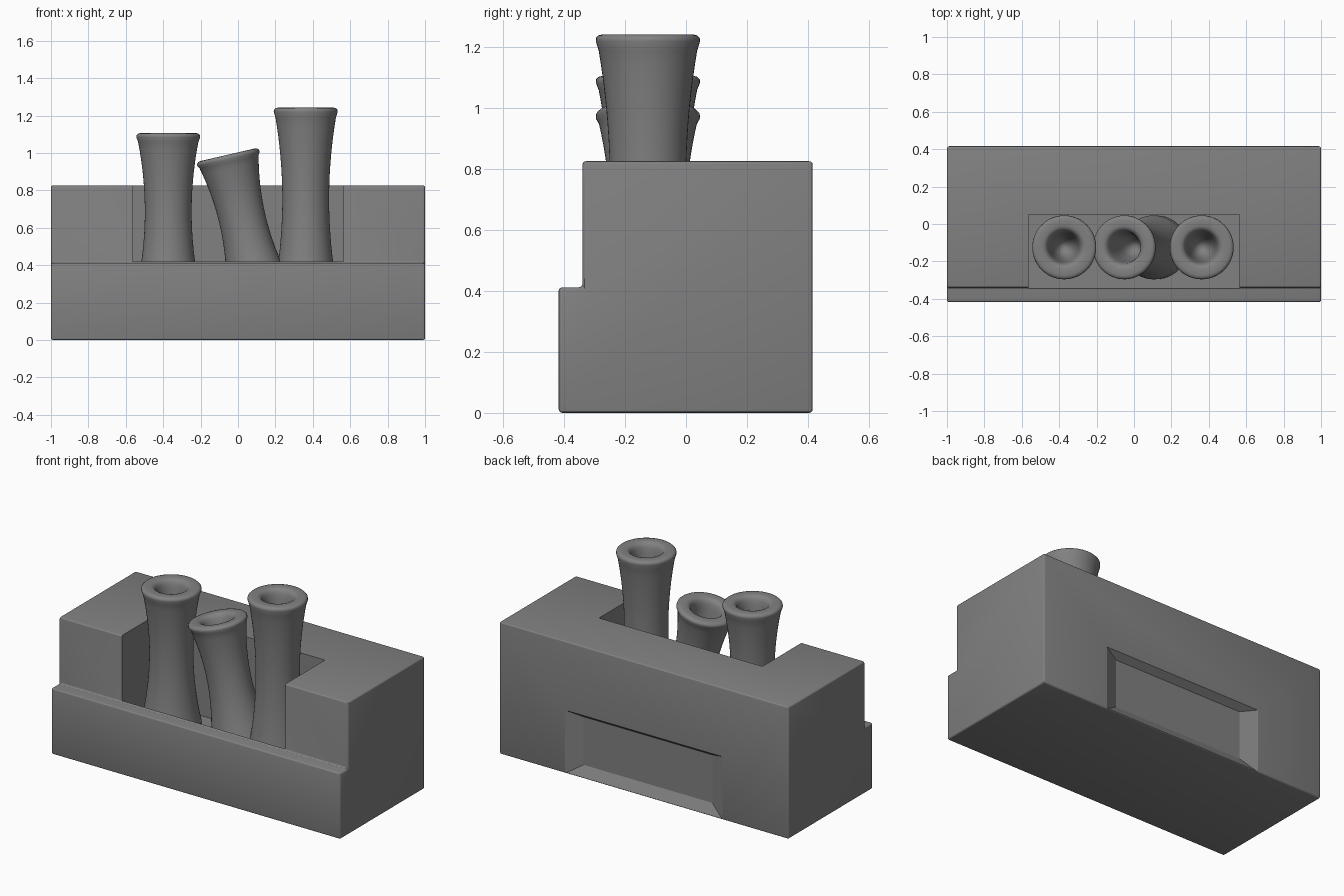
import bpy, bmesh, math

if "Cube" in bpy.data.objects:
    bpy.data.objects.remove(bpy.data.objects["Cube"])

# dark grey shared by every part
grey = bpy.data.materials.new('dark_grey')
grey.diffuse_color = (.22, .22, .22, 1)
grey.use_nodes = True
grey.node_tree.nodes["Principled BSDF"].inputs["Base Color"].default_value = grey.diffuse_color


def make_object(name, bm):
    bmesh.ops.recalc_face_normals(bm, faces=bm.faces)
    mesh = bpy.data.meshes.new(name)
    bm.to_mesh(mesh)
    bm.free()
    mesh.materials.append(grey)
    ob = bpy.data.objects.new(name, mesh)
    bpy.context.collection.objects.link(ob)
    return ob


def smooth(ob, angle):
    bpy.ops.object.select_all(action='DESELECT')
    ob.select_set(True)
    bpy.context.view_layer.objects.active = ob
    bpy.ops.object.shade_smooth_by_angle(angle=math.radians(angle))


def loft(name, loops):
    """Bridge closed loops of points and cap both ends."""
    bm = bmesh.new()
    rings = [[bm.verts.new(p) for p in lp] for lp in loops]
    n = len(rings[0])
    for a, b in zip(rings, rings[1:]):
        for i in range(n):
            j = (i + 1) % n
            bm.faces.new((a[i], a[j], b[j], b[i]))
    bm.faces.new(rings[0])
    bm.faces.new(rings[-1])
    return make_object(name, bm)


def rect(y, half_x, z0, z1):
    return [(-half_x, y, z0), (half_x, y, z0), (half_x, y, z1), (-half_x, y, z1)]


def cut(ob, cutter):
    cutter.hide_render = True
    mod = ob.modifiers.new('cut', 'BOOLEAN')
    mod.object = cutter
    mod.operation = 'DIFFERENCE'
    mod.solver = 'EXACT'
    bpy.context.view_layer.objects.active = ob
    bpy.ops.object.modifier_apply(modifier=mod.name)
    bpy.data.objects.remove(cutter, do_unlink=True)


# stepped block: L-shaped side profile with softened edges
side = [(-.418, 0), (.416, 0), (.416, .826), (-.34, .826), (-.34, .412), (-.418, .412)]
block = loft('stepped_block', [[(x, y, z) for y, z in side] for x in (-1, 1)])
bev = block.modifiers.new('bevel', 'BEVEL')
bev.width, bev.segments = .012, 3
bev.limit_method = 'ANGLE'
bpy.context.view_layer.objects.active = block
bpy.ops.object.modifier_apply(modifier=bev.name)

# deep front pocket and shallow tapered recess in the back
FLOOR = .25
cut(block, loft('pocket_cutter', [rect(-.341, .565, FLOOR, 1), rect(.052, .565, FLOOR, 1)]))
cut(block, loft('recess_cutter', [rect(.436, .595, -.0325, .41), rect(.376, .445, .065, .365)]))
smooth(block, 18)


def vase(name, top, length, waisted, tilt=0.0):
    """Waisted vase with rounded rim and deep hole; origin at its top centre.
    The waist curve covers the upper 'waisted' part, a plain foot the rest."""
    prof = [(.17, -length)]
    for i in range(20):
        u = i / 19 * .945
        s = 2 * u - 1
        prof.append((.125 + .046 * s * s, -waisted * (1 - u)))
    prof += [(.171, -.022), (.17, -.011), (.162, -.003), (.15, 0), (.115, 0),
             (.103, -.004), (.093, -.014), (.086, -.03), (.08, -.06), (.07, -.13),
             (.055, -.22), (.03, -.27), (.01, -.28)]
    n = 48
    loops = [[(r * math.cos(2 * math.pi * k / n), r * math.sin(2 * math.pi * k / n), z)
              for k in range(n)] for r, z in prof]
    ob = loft(name, loops)
    ob.location = top
    ob.rotation_euler.y = math.radians(-tilt)
    smooth(ob, 40)
    return ob


# three vases standing in the pocket
vase('left_vase', (-.373, -.125, 1.106), 1.106 - FLOOR + .002, .84)
vase('leaning_vase', (-.056, -.125, .99), .79, .71, 13)
vase('right_vase', (.362, -.125, 1.242), 1.242 - FLOOR + .002, .98)
